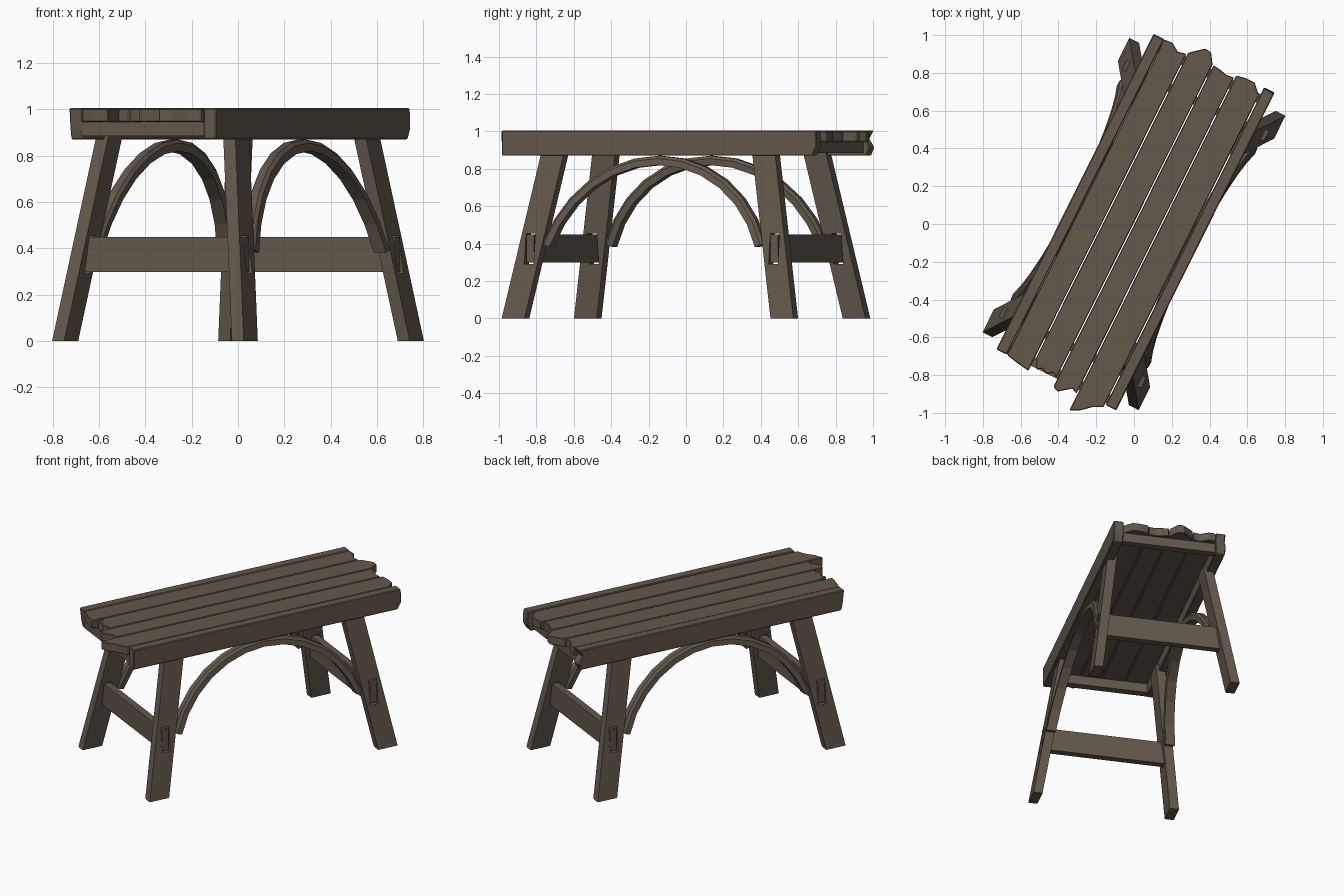
import bpy, bmesh, math
from mathutils import Matrix, Vector

if "Cube" in bpy.data.objects:
    bpy.data.objects.remove(bpy.data.objects["Cube"])

wood = bpy.data.materials.new("weathered_wood")
wood.use_nodes = True
color = (0.125, 0.1, 0.072, 1)
wood.diffuse_color = color
wood.node_tree.nodes["Principled BSDF"].inputs["Base Color"].default_value = color

# The bench stands turned: x is across it, y along it, before this turn
TURN = Matrix.Rotation(math.radians(-26.5), 4, "Z")


def finish(bm, name, bevel=0):
    bmesh.ops.recalc_face_normals(bm, faces=bm.faces)
    mesh = bpy.data.meshes.new(name)
    bm.to_mesh(mesh)
    bm.free()
    mesh.materials.append(wood)
    obj = bpy.data.objects.new(name, mesh)
    obj.matrix_world = TURN
    bpy.context.collection.objects.link(obj)
    if bevel:
        mod = obj.modifiers.new("worn_edges", "BEVEL")
        mod.width = bevel
        mod.segments = 1
        mod.limit_method = "ANGLE"
    return obj


def prism(name, outline, push, bevel=0):
    """Extrude a flat outline along a vector."""
    bm = bmesh.new()
    face = bm.faces.new([bm.verts.new(p) for p in outline])
    out = bmesh.ops.extrude_face_region(bm, geom=[face])
    new = [g for g in out["geom"] if isinstance(g, bmesh.types.BMVert)]
    bmesh.ops.translate(bm, verts=new, vec=push)
    return finish(bm, name, bevel)


def box(name, center, size, bevel=0):
    (cx, cy, cz), (a, b, c) = center, (s / 2 for s in size)
    outline = [(cx - a, cy - b, cz - c), (cx + a, cy - b, cz - c),
               (cx + a, cy + b, cz - c), (cx - a, cy + b, cz - c)]
    return prism(name, outline, (0, 0, 2 * c), bevel)


def spread(lo, hi, values):
    n = len(values) - 1
    return [(lo + (hi - lo) * i / n, v) for i, v in enumerate(values)]


# Top planks: left edge, right edge, broken front end, broken back end
planks = [
    (-0.293, -0.154, [-0.92, -0.935, -0.945], [0.945, 0.95, 0.92, 0.93]),
    (-0.148, -0.004, [-0.86, -0.92, -0.9, -0.92, -0.895, -0.91], [0.94, 0.97, 1, 0.995, 0.94]),
    (0.002, 0.128, [-0.96, -0.975, -0.95, -0.925, -0.94], [0.94, 0.935, 0.925, 0.93]),
    (0.134, 0.288, [-1.035, -1.01, -0.965, -0.94], [0.945, 0.955, 0.955, 0.905]),
]
for i, (lo, hi, front, back) in enumerate(planks):
    edge = spread(lo, hi, front) + spread(lo, hi, back)[::-1]
    prism(f"top_plank_{i + 1}", [(x, y, 0.945) for x, y in edge], (0, 0, 0.057), 0.004)

# Side rails with chipped ends, listed from bottom to top
rails = [
    ("left", -0.356, [-0.9, -0.91, -0.915, -0.92], [0.93, 0.95, 0.92, 0.945]),
    ("right", 0.294, [-0.925, -0.925, -0.925, -0.925], [0.93, 0.955, 0.955, 0.95]),
]
for side, x, front, back in rails:
    edge = spread(0.87, 1.005, front) + spread(0.87, 1.005, back)[::-1]
    prism(f"{side}_rail", [(x, y, z) for z, y in edge], (0.062, 0, 0), 0.005)

# Legs splay outward in both directions
TOP = 0.91
LEAN = Vector((-0.125 / 0.87, -0.17 / 0.87))


def leg_center(z):
    return 0.433 + LEAN.x * z, 0.803 + LEAN.y * z


for end, sy in (("front", -1), ("back", 1)):
    # Stretcher passes through a slot in each leg
    x, y = leg_center(0.375)
    box(f"{end}_stretcher", (0, sy * y, 0.373), (0.81, 0.045, 0.15))
    box(f"{end}_apron", (0, sy * 0.89, 0.915), (0.6, 0.05, 0.062))
    for side, sx in (("left", -1), ("right", 1)):
        fx, fy = leg_center(0)
        foot = [(sx * (fx + a * 0.029), sy * (fy + b * 0.068), 0)
                for a, b in ((-1, -1), (1, -1), (1, 1), (-1, 1))]
        push = (sx * LEAN.x * TOP, sy * LEAN.y * TOP, TOP)
        leg = prism(f"{end}_{side}_leg", foot, push)
        cutter = box(f"{end}_{side}_slot_cutter", (sx * x, sy * y, 0.373), (0.3, 0.056, 0.162))
        cutter.hide_render = True
        cutter.hide_viewport = True
        mod = leg.modifiers.new("slot", "BOOLEAN")
        mod.operation = "DIFFERENCE"
        mod.solver = "EXACT"
        mod.object = cutter

# Arched braces follow the lean of the legs
STEPS = 12
PROFILE = [(-0.03, 0.65), (0.03, 0.65), (0.03, 0.685), (0.018, 0.7), (-0.018, 0.7), (-0.03, 0.685)]
for side, sx in (("left", -1), ("right", 1)):
    bm = bmesh.new()
    rings = []
    for i in range(STEPS + 1):
        angle = math.radians(-71 + 142 * i / STEPS)
        ring = []
        for across, radius in PROFILE:
            z = 0.17 + radius * math.cos(angle)
            x = sx * (leg_center(z)[0] + across)
            ring.append(bm.verts.new((x, radius * math.sin(angle), z)))
        rings.append(ring)
    for a, b in zip(rings, rings[1:]):
        for k in range(len(PROFILE)):
            j = (k + 1) % len(PROFILE)
            bm.faces.new((a[k], a[j], b[j], b[k]))
    bm.faces.new(rings[0])
    bm.faces.new(rings[-1][::-1])
    finish(bm, f"{side}_arched_brace")
